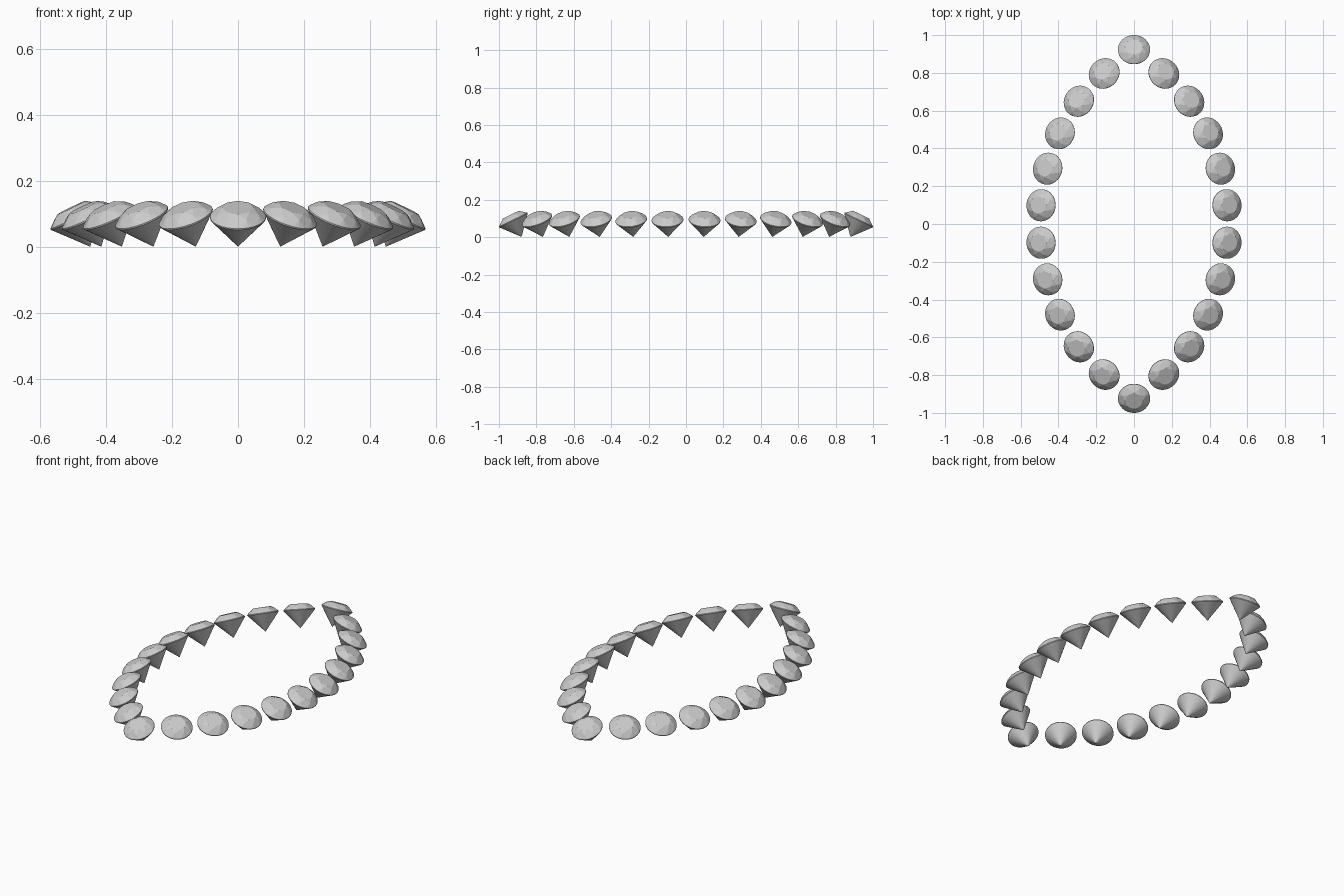
import bpy, bmesh
from math import sin, cos, pi, radians
from mathutils import Vector, Matrix

if "Cube" in bpy.data.objects:
    bpy.data.objects.remove(bpy.data.objects["Cube"])

R = 0.085          # girdle radius
TILT = radians(26)  # every stone leans outward


def ring(bm, n, r, z, turn=0.0):
    for i in range(n):
        a = 2 * pi * (i + turn) / n
        bm.verts.new((r * cos(a), r * sin(a), z))


# Brilliant-cut stone: table, crown break, thin girdle and pointed pavilion
bm = bmesh.new()
ring(bm, 8, 0.047, 0.032)
ring(bm, 8, 0.068, 0.0195, 0.5)
ring(bm, 32, R, 0.002)
ring(bm, 32, R, -0.002)
bm.verts.new((0, 0, -0.1))
bmesh.ops.convex_hull(bm, input=bm.verts[:])
bmesh.ops.recalc_face_normals(bm, faces=bm.faces[:])
stone_mesh = bpy.data.meshes.new("stone")
bm.to_mesh(stone_mesh)
bm.free()

# Stone centres along one side of the oval, back to front, then mirrored
side = [(0.158, 0.797), (0.292, 0.65), (0.392, 0.48), (0.457, 0.293), (0.492, 0.099)]
right = side + [(x, -y) for x, y in reversed(side)]
path = [(0, 0.923)] + right + [(0, -0.923)] + [(-x, y) for x, y in reversed(right)]

# Place stones, each leaning along the outward normal of the oval
n = len(path)
for i, (x, y) in enumerate(path):
    t = Vector(path[(i + 1) % n]) - Vector(path[i - 1])
    out = Vector((-t.y, t.x, 0)).normalized()
    axis = Vector((0, 0, 1)).cross(out)
    ob = bpy.data.objects.new(f"stone_{i + 1:02d}", stone_mesh)
    ob.matrix_world = Matrix.Translation((x, y, 0.0915)) @ Matrix.Rotation(TILT, 4, axis)
    bpy.context.collection.objects.link(ob)
